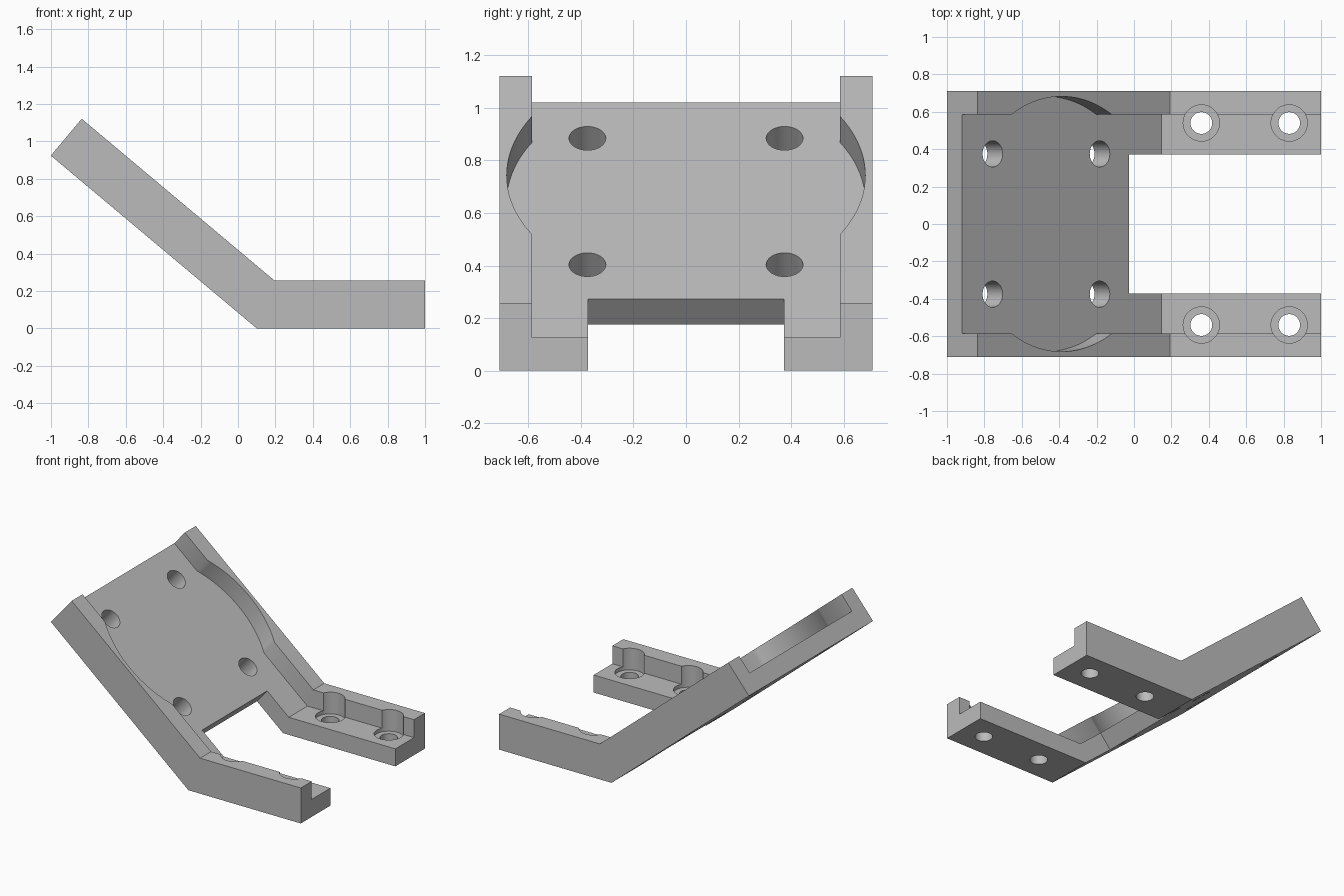
import bpy, bmesh, math
from mathutils import Matrix, Vector

if "Cube" in bpy.data.objects:
    bpy.data.objects.remove(bpy.data.objects["Cube"], do_unlink=True)

TILT = math.radians(40)
BEND_X = 0.1                    # underside bend line
THICK, FLOOR = 0.257, 0.127     # rail height and plate thickness
HALF_W, INNER_W, SLOT_W = 0.71, 0.585, 0.372
LENGTH = 1.437                  # length of sloping part
MID = 0.85                      # centre of the round pocket along the slope

grey = bpy.data.materials.new("plain grey")
grey.use_nodes = True
COLOUR = (0.5, 0.5, 0.5, 1)
grey.diffuse_color = COLOUR
grey.node_tree.nodes["Principled BSDF"].inputs["Base Color"].default_value = COLOUR


def slope(s, n):
    """Point s along the sloping underside and n above it, as (x, z)."""
    c, k = math.cos(TILT), math.sin(TILT)
    return (BEND_X - s * c + n * k, s * k + n * c)


def bend(n):
    """Corner where sloping and level layers at height n meet."""
    return (BEND_X + n * math.tan(TILT / 2), n)


def finish(name, bm):
    bmesh.ops.recalc_face_normals(bm, faces=bm.faces)
    mesh = bpy.data.meshes.new(name)
    bm.to_mesh(mesh)
    bm.free()
    obj = bpy.data.objects.new(name, mesh)
    bpy.context.collection.objects.link(obj)
    mesh.materials.append(grey)
    return obj


def prism(name, profile, half):
    """Side profile extruded across the width."""
    bm = bmesh.new()
    face = bm.faces.new([bm.verts.new((x, -half, z)) for x, z in profile])
    out = bmesh.ops.extrude_face_region(bm, geom=[face])
    verts = [v for v in out["geom"] if isinstance(v, bmesh.types.BMVert)]
    bmesh.ops.translate(bm, verts=verts, vec=(0, 2 * half, 0))
    return finish(name, bm)


def cylinder(name, base, radius, height, tilt=0, segments=48):
    """Cylinder rising from base, leaning towards +x by tilt."""
    bm = bmesh.new()
    place = (Matrix.Translation(Vector(base)) @ Matrix.Rotation(tilt, 4, "Y")
             @ Matrix.Translation((0, 0, height / 2)))
    bmesh.ops.create_cone(bm, cap_ends=True, segments=segments, radius1=radius,
                          radius2=radius, depth=height, matrix=place)
    return finish(name, bm)


def cut(body, cutter):
    cutter.hide_render = True
    mod = body.modifiers.new("cut", "BOOLEAN")
    mod.operation, mod.solver, mod.object = "DIFFERENCE", "EXACT", cutter
    bpy.context.view_layer.objects.active = body
    bpy.ops.object.modifier_apply(modifier=mod.name)
    bpy.data.objects.remove(cutter, do_unlink=True)


# Bent solid bar
bracket = prism("angled_bracket", [bend(0), (1, 0), (1, THICK), bend(THICK),
                                   slope(LENGTH, THICK), slope(LENGTH, 0)], HALF_W)

# Channel between the side rails
cut(bracket, prism("channel_cutter", [slope(1.6, FLOOR), bend(FLOOR), (1.1, FLOOR),
                                      (1.1, 2)], INNER_W))

# Slot that leaves two feet
cut(bracket, prism("slot_cutter", [slope(0.272, -0.2), (1.2, -0.3), (1.2, 0.5),
                                   slope(0.272, 0.2)], SLOT_W))

# Round pocket biting into both rails
x, z = slope(MID, FLOOR)
cut(bracket, cylinder("pocket_cutter", (x, 0, z), 0.682, 0.4, TILT, 128))

for side in (-1, 1):
    # Plate holes
    for offset in (-0.374, 0.374):
        x, z = slope(MID + offset, -0.1)
        cut(bracket, cylinder("plate_hole_cutter", (x, side * 0.375, z), 0.07, 0.4, TILT))
    # Counterbored foot holes
    for x in (0.36, 0.83):
        cut(bracket, cylinder("bore_cutter", (x, side * 0.54, 0.1), 0.097, 0.4))
        cut(bracket, cylinder("foot_hole_cutter", (x, side * 0.54, -0.1), 0.058, 0.4))

bpy.ops.object.select_all(action="DESELECT")
bracket.select_set(True)
bpy.context.view_layer.objects.active = bracket
bpy.ops.object.shade_smooth_by_angle(angle=math.radians(30))
